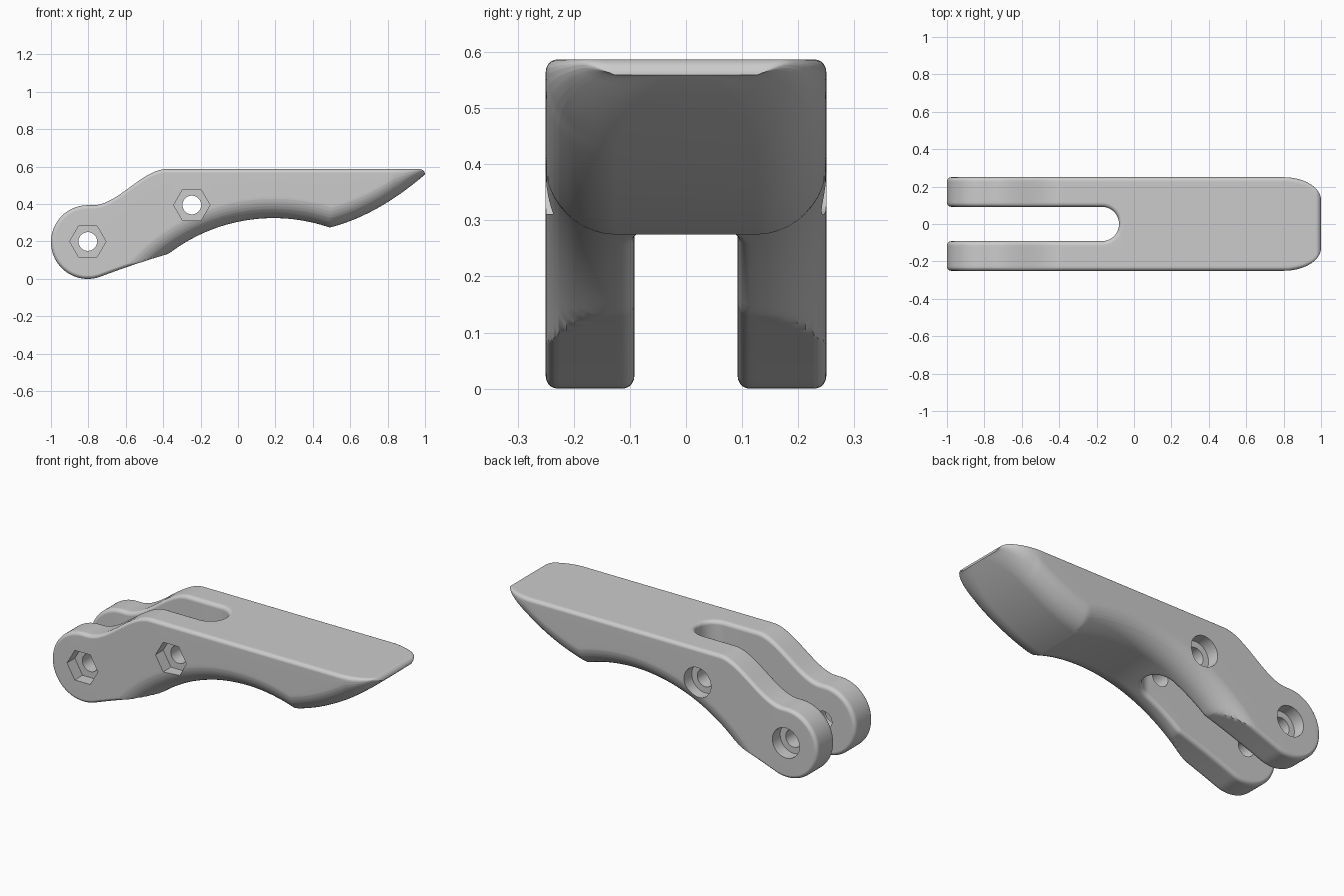
import bpy, bmesh
from math import sqrt, sin, cos, pi, hypot

if "Cube" in bpy.data.objects:
    bpy.data.objects.remove(bpy.data.objects["Cube"])

# Main dimensions
XC, ZC, R = -0.803, 0.197, 0.197      # pivot end
TOP, F = 0.587, 0.022                 # top height, small edge fillet
SX, SR = -0.172, 0.092                # slot end centre and radius
BIG_Y, BIG_Z = 0.125, 0.12            # large fillet under the body
CREASE = 0.49


def fillet(d, ry, rz):
    """Surface drop at distance d from an edge rounded by an ellipse."""
    if d >= ry or rz <= 0:
        return 0.0
    return rz * (1 - sqrt(max(0, 1 - (1 - d / ry) ** 2)))


def top_z(x):
    if x > 0.97:
        return 0.5587 + (TOP - 0.5587) * sqrt(max(0, 1 - ((x - 0.97) / 0.03) ** 2))
    t = min(1, max(0, (x + 0.775) / 0.395))
    return 2 * R + (TOP - 2 * R) * t * t * (3 - 2 * t)


def arm_z(x):
    if x < -0.74:
        return ZC - sqrt(R * R - (x - XC) ** 2)
    t = x + 0.74
    return 0.0103 + 0.38 * t - 0.12 * t * t


def scoop_z(x, e):
    return -0.595 + sqrt(max(0, (0.92 + e) ** 2 - (x - 0.19) ** 2))


def tail_z(x):
    t = x - CREASE
    return 0.2747 + 0.252 * t + 0.598 * t * t


def half_width(x):
    if x < 0.8:
        return 0.25
    return 0.127 + 0.123 * sqrt(max(0, 1 - ((x - 0.8) / 0.2) ** 2))


# Column offsets from the slot wall and from the outer wall
inner = [F * (1 - cos(pi / 2 * i / 5)) for i in range(6)]
outer = sorted({round(r * (1 - cos(pi / 2 * i / n)), 5)
                for r, n in ((F, 5), (BIG_Y, 10)) for i in range(n + 1)}, reverse=True)


def section(x, ang=None):
    """Top and bottom points of one half cross-section, slot side first."""
    w = half_width(x)
    cols = []
    for d in inner:
        y = SR + d if x < SX else sqrt(max(0, (SR + d) ** 2 - (x - SX) ** 2))
        if y < 1e-5:
            y = 0.0
        cols.append(y)
    cols += [max(0.0, w - d) for d in outer]
    tops, bots = [], []
    for y in cols:
        dist = (y if x < SX else hypot(x - SX, y)) - SR
        es = fillet(max(0, dist), F, F)
        d = w - y
        if ang is not None:
            rr = R - es - fillet(d, F, F)
            px = XC - rr * cos(ang)
            tops.append((px, y, ZC + rr * sin(ang)))
            bots.append((px, y, ZC - rr * sin(ang)))
            continue
        zt = top_z(x)
        if x > CREASE:
            h = max(0, zt - tail_z(x))
            eo = fillet(d, F, min(F, 0.18 * h))
            zb = tail_z(x) + fillet(d, BIG_Y, min(BIG_Z, 0.8 * h))
            if h < 1e-5:
                zb = zt
        else:
            eo = fillet(d, F, F)
            zb = scoop_z(x, fillet(d, BIG_Y, BIG_Z) + es)
            if x < -0.3:
                zb = max(zb, arm_z(x) + es + eo)
        tops.append((x, y, zt - es - eo))
        bots.append((x, y, zb))
    return tops + bots[::-1]


# Stations along the lever
def span(a, b, n):
    return [a + (b - a) * i / n for i in range(n + 1)]


xs = span(XC, -0.66, 12)[1:] + span(-0.66, -0.38, 48) + span(-0.38, SX, 14)
xs += [SX + SR * sin(pi / 2 * i / 14) for i in range(15)]
xs += [SX + SR + d for d in inner]
xs += span(SX + SR + F, CREASE, 32) + span(CREASE, 0.8, 20)
xs += [0.8 + 0.2 * sin(pi / 2 * i / 28) for i in range(29)]
xs += [0.97 + 0.03 * sin(pi / 2 * i / 6) for i in range(7)]
xs = sorted({round(x, 5) for x in xs})
rings = [section(-0.9, pi / 2 * i / 24) for i in range(25)] + [section(x) for x in xs]

# Lever body: both mirrored halves skinned across the stations
bm = bmesh.new()
cache = {}


def vert(p, side):
    p = (p[0], p[1] * side, p[2])
    key = tuple(int(round(c * 1e5)) for c in p)
    if key not in cache:
        cache[key] = bm.verts.new(p)
    return cache[key]


for side in (1, -1):
    for a, b in zip(rings, rings[1:]):
        n = len(a)
        for i in range(n):
            j = (i + 1) % n
            quad = [a[i], a[j], b[j], b[i]]
            if all(p[1] < 1e-5 for p in quad):
                continue
            vs = list(dict.fromkeys(vert(p, side) for p in quad))
            if len(vs) > 2 and not bm.faces.get(vs):
                bm.faces.new(vs)
bmesh.ops.delete(bm, geom=[v for v in bm.verts if not v.link_faces], context='VERTS')
bmesh.ops.recalc_face_normals(bm, faces=bm.faces)
mesh = bpy.data.meshes.new("lever_body")
bm.to_mesh(mesh)
bm.free()
body = bpy.data.objects.new("lever_body", mesh)
bpy.context.collection.objects.link(body)


# Bolt holes, hexagonal nut pockets in front, round counterbores at the back
def cutter(name, x, z, r, sides, y0, y1):
    b = bmesh.new()
    rows = [[b.verts.new((x + r * cos(2 * pi * i / sides), y, z + r * sin(2 * pi * i / sides)))
             for i in range(sides)] for y in (y0, y1)]
    for row in rows:
        b.faces.new(row)
    for i in range(sides):
        j = (i + 1) % sides
        b.faces.new((rows[0][i], rows[0][j], rows[1][j], rows[1][i]))
    bmesh.ops.recalc_face_normals(b, faces=b.faces)
    m = bpy.data.meshes.new(name)
    b.to_mesh(m)
    b.free()
    ob = bpy.data.objects.new(name, m)
    bpy.context.collection.objects.link(ob)
    ob.hide_render = True
    return ob


bpy.context.view_layer.objects.active = body
body.select_set(True)
for x, z in ((XC, 0.2), (-0.247, 0.395)):
    for name, r, sides, y0, y1 in (("bolt_hole", 0.05, 40, -0.3, 0.3),
                                   ("nut_pocket", 0.097, 6, -0.3, -0.18),
                                   ("counterbore", 0.085, 48, 0.18, 0.3)):
        cut = cutter(name, x, z, r, sides, y0, y1)
        mod = body.modifiers.new(name, 'BOOLEAN')
        mod.operation, mod.solver, mod.object = 'DIFFERENCE', 'EXACT', cut
        bpy.ops.object.modifier_apply(modifier=mod.name)
        bpy.data.objects.remove(cut)

bpy.ops.object.shade_smooth_by_angle(angle=pi / 6)
normals = body.modifiers.new("normals", 'WEIGHTED_NORMAL')
normals.keep_sharp = True
